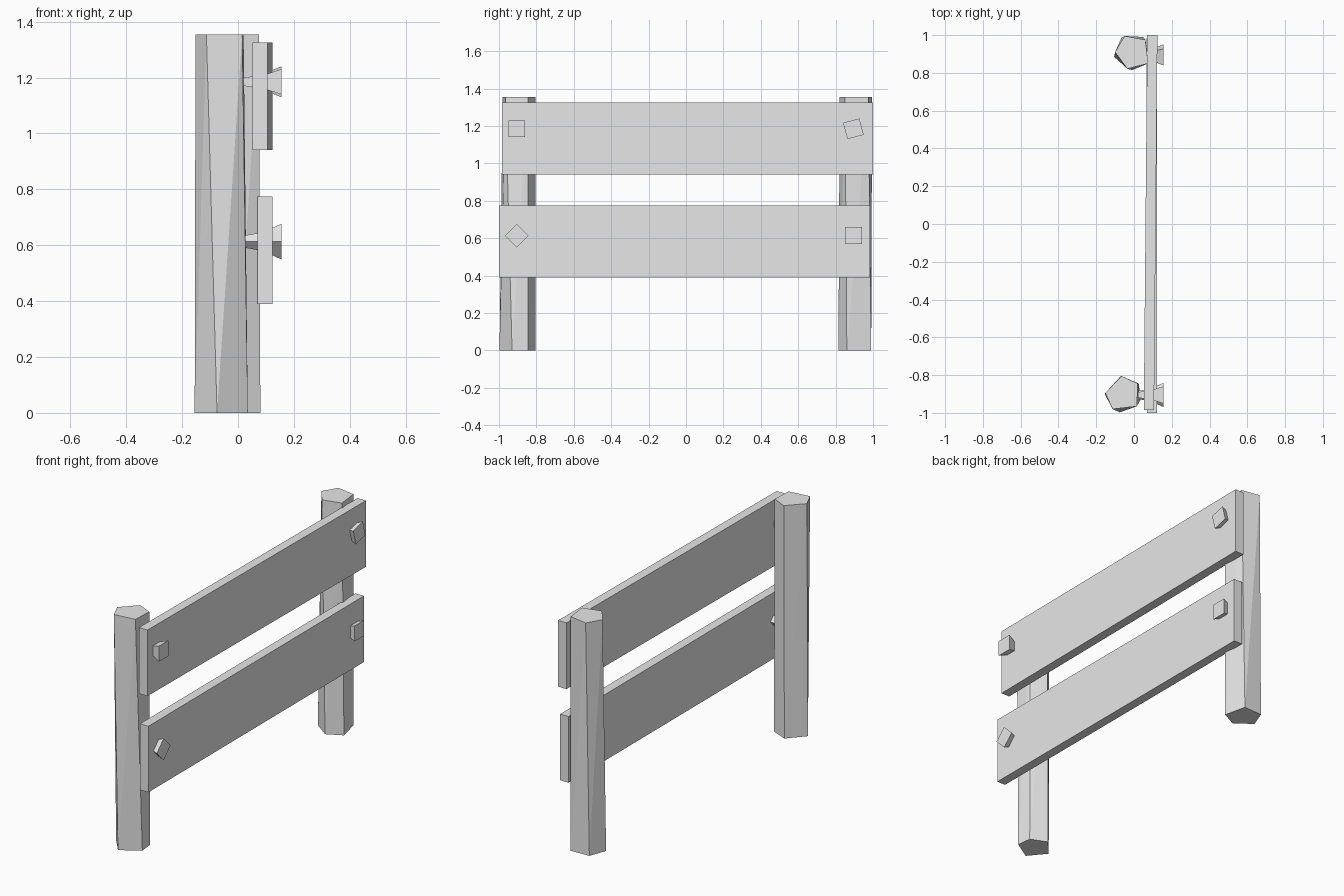
import bpy
import bmesh
from math import cos, sin, radians
from mathutils import Vector, Matrix

cube = bpy.data.objects.get("Cube")
if cube:
    bpy.data.objects.remove(cube, do_unlink=True)

grey = bpy.data.materials.new("plain_grey")
grey.use_nodes = True
colour = (0.8, 0.8, 0.8, 1)
grey.diffuse_color = colour
grey.node_tree.nodes["Principled BSDF"].inputs["Base Color"].default_value = colour


def finish(name, bm):
    bmesh.ops.recalc_face_normals(bm, faces=bm.faces)
    mesh = bpy.data.meshes.new(name)
    bm.to_mesh(mesh)
    bm.free()
    mesh.materials.append(grey)
    obj = bpy.data.objects.new(name, mesh)
    bpy.context.collection.objects.link(obj)
    return obj


def post(name, bottom, top, height=1.355):
    """Rough five-sided post whose top is slightly twisted."""
    bm = bmesh.new()
    low = [bm.verts.new((x, y, 0)) for x, y in bottom]
    high = [bm.verts.new((x, y, height)) for x, y in top]
    bm.faces.new(low[::-1])
    bm.faces.new(high)
    count = len(low)
    for i in range(count):
        j = (i + 1) % count
        bm.faces.new((low[i], low[j], high[j]))
        bm.faces.new((low[i], high[j], high[i]))
    finish(name, bm)


def board(name, y0, y1, z0, z1, x_front, x_back, thick=0.054):
    """Plank whose ends may sit at different depths."""
    bm = bmesh.new()
    bmesh.ops.create_cube(bm, size=1)
    for v in bm.verts:
        x = x_back if v.co.y > 0 else x_front
        v.co = Vector((x + (thick if v.co.x > 0 else 0),
                       y1 if v.co.y > 0 else y0,
                       z1 if v.co.z > 0 else z0))
    finish(name, bm)


def peg(name, y, z, angle):
    """Square peg: flared head outside, thin shank through the board."""
    bm = bmesh.new()
    rings = []
    for x, half in ((0.02, 0.015), (0.09, 0.024), (0.155, 0.045)):
        ring = []
        for a, b in ((-1, -1), (1, -1), (1, 1), (-1, 1)):
            p = Matrix.Rotation(radians(angle), 3, 'X') @ Vector((0, a * half, b * half))
            ring.append(bm.verts.new(p + Vector((x, y, z))))
        rings.append(ring)
    bm.faces.new(rings[0])
    bm.faces.new(rings[-1])
    for r, s in zip(rings, rings[1:]):
        for i in range(4):
            j = (i + 1) % 4
            bm.faces.new((r[i], r[j], s[j], s[i]))
    finish(name, bm)


# Posts
post("front_post",
     [(-0.075, -0.997), (0.035, -0.93), (0.025, -0.845), (-0.07, -0.805), (-0.155, -0.9)],
     [(-0.113, -0.98), (0.015, -0.965), (0.02, -0.845), (-0.066, -0.805), (-0.152, -0.895)])
post("back_post",
     [(0.05, 0.99), (-0.067, 0.985), (-0.105, 0.885), (-0.01, 0.815), (0.08, 0.86)],
     [(0.06, 0.975), (-0.05, 0.995), (-0.1, 0.91), (-0.035, 0.822), (0.075, 0.85)])

# Boards
board("upper_board", -0.985, 1.0, 0.94, 1.325, 0.052, 0.07)
board("lower_board", -1.0, 0.985, 0.39, 0.775, 0.069, 0.067)

# Pegs
peg("upper_front_peg", -0.905, 1.185, 0)
peg("upper_back_peg", 0.895, 1.185, 15)
peg("lower_front_peg", -0.905, 0.613, 45)
peg("lower_back_peg", 0.895, 0.615, 0)
